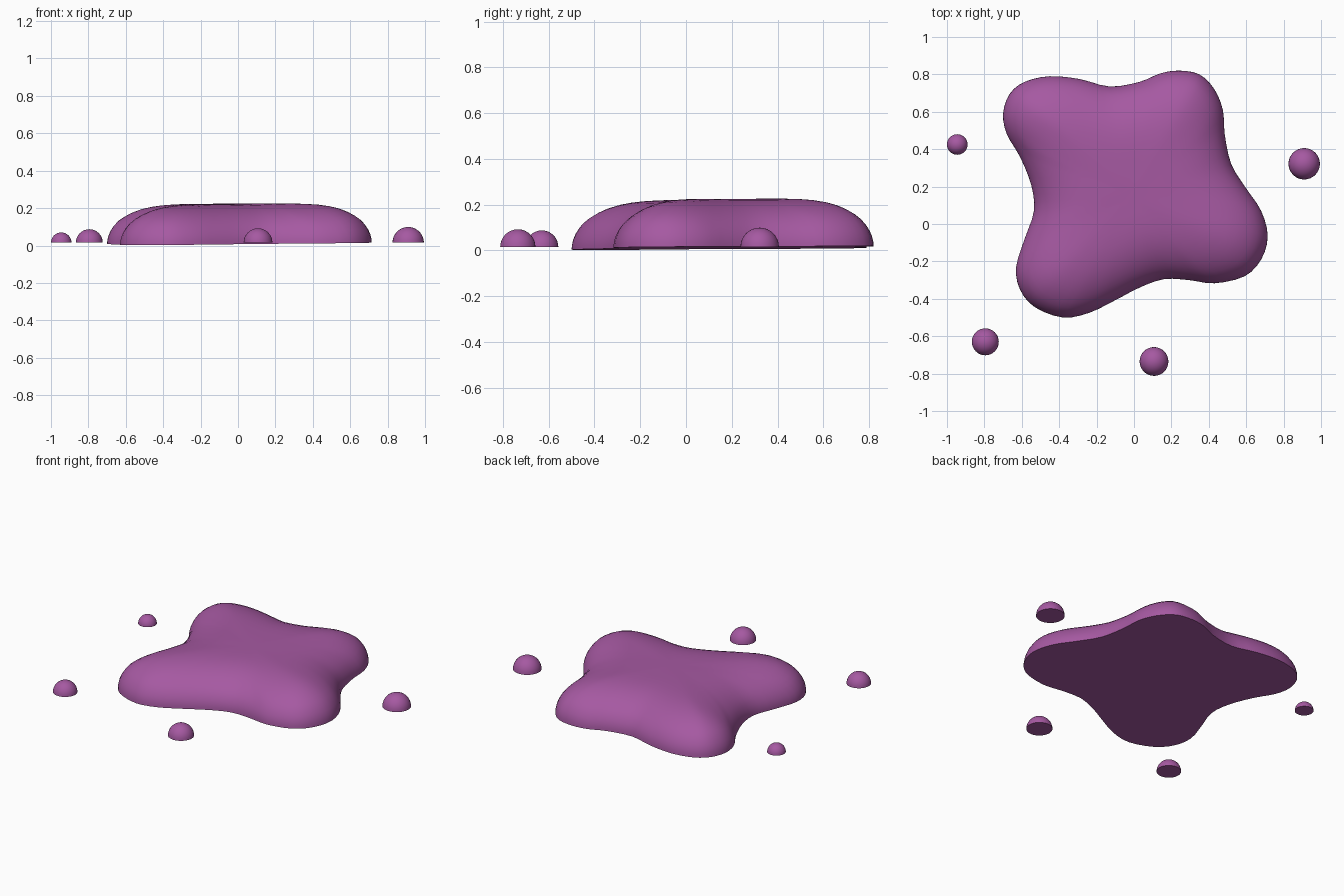
import bpy, bmesh, math
from mathutils import Vector
from mathutils.geometry import intersect_point_line

if "Cube" in bpy.data.objects:
    bpy.data.objects.remove(bpy.data.objects["Cube"])

slime = bpy.data.materials.new("purple_slime")
slime.diffuse_color = (0.38, 0.10, 0.36, 1)
slime.use_nodes = True
slime.node_tree.nodes["Principled BSDF"].inputs["Base Color"].default_value = slime.diffuse_color

# Puddle outline seen from above
OUTLINE = [(-.45, .79), (-.29, .775), (-.13, .735), (.03, .76), (.14, .805), (.24, .82),
           (.35, .80), (.43, .72), (.475, .61), (.485, .48), (.52, .32), (.60, .19),
           (.68, .07), (.715, -.065), (.68, -.19), (.59, -.28), (.43, -.317), (.295, -.30),
           (.16, -.295), (.03, -.34), (-.105, -.41), (-.24, -.475), (-.38, -.50),
           (-.53, -.445), (-.61, -.35), (-.63, -.23), (-.585, -.08), (-.535, .07),
           (-.55, .21), (-.61, .36), (-.68, .48), (-.70, .59), (-.665, .695), (-.585, .76)]
CENTRE = Vector((-.02, .15))
HEIGHT, ROUNDING = 0.213, 0.32


def closed_spline(pts, steps):
    """Catmull-Rom curve through a closed loop of points."""
    pts = [Vector(p) for p in pts]
    n, out = len(pts), []
    for i in range(n):
        a, b, c, d = (pts[(i + k) % n] for k in (-1, 0, 1, 2))
        for s in range(steps):
            t = s / steps
            out.append(0.5 * (2 * b + (c - a) * t + (2 * a - 5 * b + 4 * c - d) * t * t
                              + (3 * b - a - 3 * c + d) * t ** 3))
    return out


def edge_distance(p, loop):
    best = 9.0
    for i, a in enumerate(loop):
        b = loop[(i + 1) % len(loop)]
        q, f = intersect_point_line(p, a, b)
        f = min(max(f, 0), 1)
        best = min(best, (p - a.lerp(b, f)).length)
    return best


def floor_z(p):
    return 0.0095 + 0.009 * p.x + 0.007 * p.y


def finish(bm, name):
    bmesh.ops.recalc_face_normals(bm, faces=bm.faces)
    mesh = bpy.data.meshes.new(name)
    bm.to_mesh(mesh)
    bm.free()
    ob = bpy.data.objects.new(name, mesh)
    bpy.context.collection.objects.link(ob)
    mesh.materials.append(slime)
    bpy.ops.object.select_all(action='DESELECT')
    bpy.context.view_layer.objects.active = ob
    ob.select_set(True)
    bpy.ops.object.shade_smooth_by_angle(angle=math.radians(50))
    return ob


# Main puddle: rings shrinking to the centre, raised by distance from the rim
loop = closed_spline(OUTLINE, 3)
N = len(loop)
scales = [1, .998, .99, .975, .95, .92, .88, .83, .77, .70, .62, .53, .43, .32, .20, .09]
bm = bmesh.new()
rings = []
for s in scales:
    ring = []
    for p in loop:
        q = CENTRE + (p - CENTRE) * s
        d = 0 if s == 1 else min(edge_distance(q, loop) / ROUNDING, 1)
        z = floor_z(q) + HEIGHT * math.sqrt(1 - (1 - d) ** 2)
        ring.append(bm.verts.new((q.x, q.y, z)))
    rings.append(ring)
for r0, r1 in zip(rings, rings[1:]):
    for i in range(N):
        j = (i + 1) % N
        bm.faces.new((r0[i], r0[j], r1[j], r1[i]))
bm.faces.new(rings[-1])
# Soften the ridges on the top
upper = [v for ring in rings[6:] for v in ring]
for _ in range(6):
    bmesh.ops.smooth_vert(bm, verts=upper, factor=0.5, use_axis_z=True)
# Flat underside
bm.faces.new(rings[0])
finish(bm, "main_puddle")

# Loose droplets: flat-bottomed half spheres (x, y, radius)
for k, (x, y, r) in enumerate([(.91, .322, .084), (.107, -.735, .077),
                               (-.795, -.63, .072), (-.945, .425, .055)]):
    bm = bmesh.new()
    bmesh.ops.create_uvsphere(bm, u_segments=32, v_segments=16, radius=r)
    cut = bmesh.ops.bisect_plane(bm, geom=bm.verts[:] + bm.edges[:] + bm.faces[:],
                                 plane_co=(0, 0, 0), plane_no=(0, 0, 1), clear_inner=True)
    bmesh.ops.holes_fill(bm, edges=[e for e in bm.edges if e.is_boundary], sides=0)
    ob = finish(bm, f"droplet_{k + 1}")
    ob.location = (x, y, 0.015)
